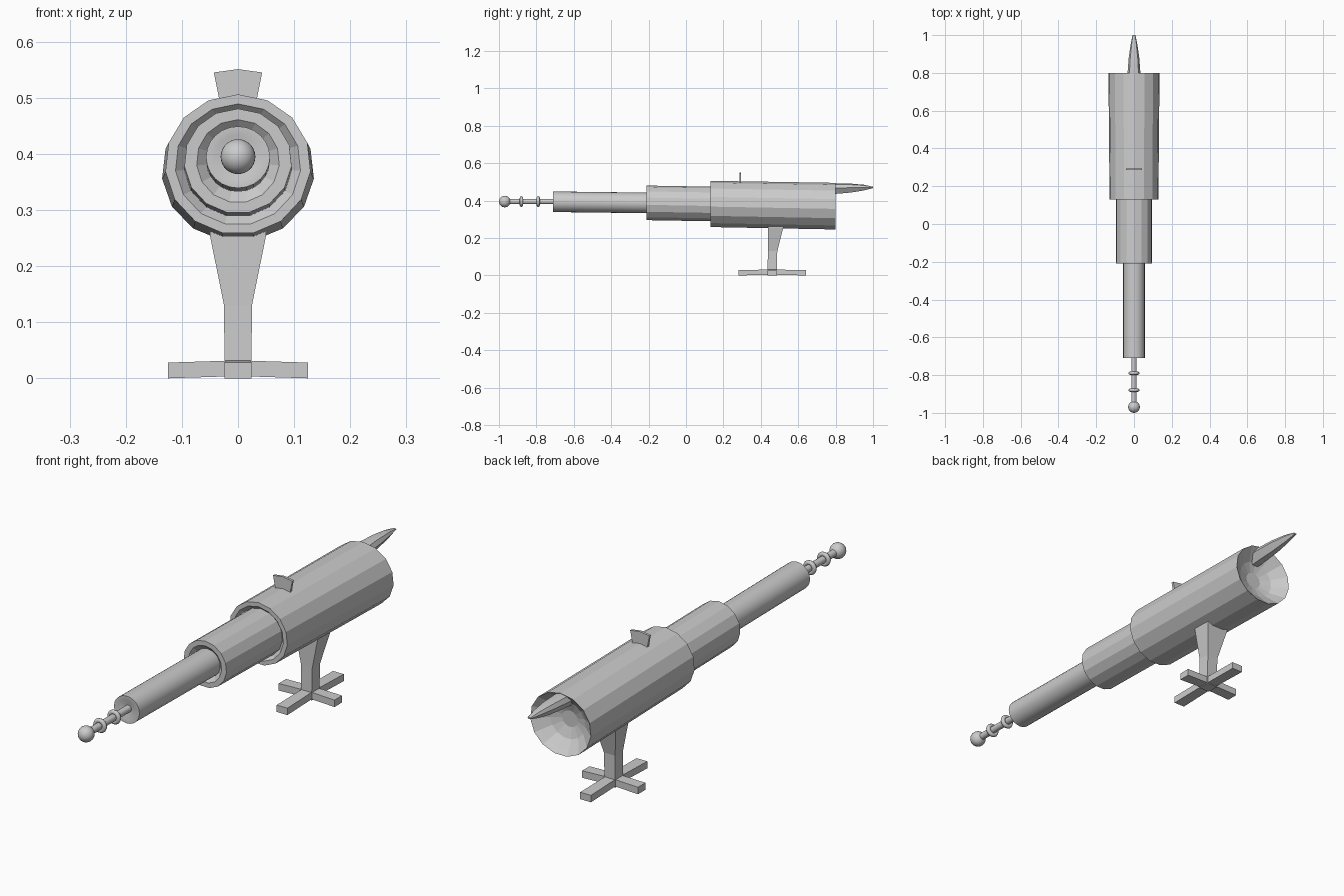
import bpy, math

if "Cube" in bpy.data.objects:
    bpy.data.objects.remove(bpy.data.objects["Cube"])

def loft(name, rings, smooth=None):
    """Skin a list of equal-length closed rings and cap both ends."""
    n = len(rings[0])
    verts = [p for ring in rings for p in ring]
    faces = [(k*n + i, k*n + (i+1) % n, (k+1)*n + (i+1) % n, (k+1)*n + i)
             for k in range(len(rings) - 1) for i in range(n)]
    faces += [tuple(reversed(range(n))), tuple(range(len(verts) - n, len(verts)))]
    me = bpy.data.meshes.new(name)
    me.from_pydata(verts, [], faces)
    ob = bpy.data.objects.new(name, me)
    bpy.context.collection.objects.link(ob)
    bpy.context.view_layer.objects.active = ob
    ob.select_set(True)
    bpy.ops.object.mode_set(mode='EDIT')
    bpy.ops.mesh.select_all(action='SELECT')
    bpy.ops.mesh.normals_make_consistent(inside=False)
    bpy.ops.object.mode_set(mode='OBJECT')
    if smooth:
        bpy.ops.object.shade_smooth_by_angle(angle=math.radians(smooth))
    ob.select_set(False)
    return ob

def ring(y, cz, rx, rz=None, n=15):
    """Elliptical ring around the barrel axis, one corner pointing up."""
    rz = rz or rx
    a = [2 * math.pi * i / n for i in range(n)]
    return [(rx * math.sin(t), y, cz + rz * math.cos(t)) for t in a]

# rear barrel: shallow recess in front, concave bowl behind
loft("rear_barrel", [
    ring(0.155, 0.381, 0.088, 0.086), ring(0.13, 0.381, 0.112, 0.108),
    ring(0.13, 0.381, 0.130, 0.125), ring(0.80, 0.369, 0.136, 0.126),
    ring(0.785, 0.369, 0.118, 0.110), ring(0.755, 0.369, 0.080, 0.075),
    ring(0.74, 0.369, 0.035, 0.033)])

# middle barrel
loft("middle_barrel", [
    ring(-0.19, 0.387, 0.052), ring(-0.21, 0.387, 0.074),
    ring(-0.21, 0.387, 0.096, 0.0935), ring(0.20, 0.380, 0.097, 0.0935)])

# front barrel
loft("front_barrel", [
    ring(-0.70, 0.394, 0.014, n=24), ring(-0.71, 0.394, 0.040, n=24),
    ring(-0.71, 0.394, 0.057, 0.055, 24), ring(-0.15, 0.387, 0.057, 0.055, 24)], 35)

# antenna rod, collars and ball
loft("antenna_rod", [ring(-0.95, 0.395, 0.014, n=16), ring(-0.68, 0.395, 0.014, n=16)], 35)
for i, y in enumerate((-0.88, -0.79)):
    bpy.ops.mesh.primitive_torus_add(major_segments=20, minor_segments=8, major_radius=0.020,
        minor_radius=0.009, location=(0, y, 0.395), rotation=(math.pi / 2, 0, 0))
    bpy.context.object.name = f"antenna_collar_{i + 1}"
    bpy.ops.object.shade_smooth()
    bpy.context.object.select_set(False)
bpy.ops.mesh.primitive_uv_sphere_add(segments=24, ring_count=14, radius=0.031,
                                     location=(0, -0.969, 0.395))
bpy.context.object.name = "antenna_ball"
bpy.ops.object.shade_smooth()
bpy.context.object.select_set(False)

# pointed spur at the upper rear
spur = [(0.75, 0.034, 0.490, 0.432), (0.80, 0.034, 0.492, 0.436), (0.88, 0.028, 0.491, 0.443),
        (0.95, 0.018, 0.485, 0.454), (1.00, 0.008, 0.474, 0.467)]
loft("rear_spur", [[(0, y, t), (w * 0.7, y, t - (t - b) * 0.12), (w, y, t - (t - b) * 0.45),
                    (w * 0.4, y, b), (-w * 0.4, y, b), (-w, y, t - (t - b) * 0.45),
                    (-w * 0.7, y, t - (t - b) * 0.12)] for y, w, t, b in spur], 35)

# flared sight plate
loft("sight_plate", [[(-0.032, y, 0.49), (0.032, y, 0.49), (0.043, y, 0.545),
                      (0, y, 0.551), (-0.043, y, 0.545)] for y in (0.285, 0.295)])

# leg column, widening toward the barrel
leg = [(0.0, 0.024, 0.436, 0.486), (0.03, 0.024, 0.436, 0.486), (0.13, 0.025, 0.438, 0.488),
       (0.255, 0.050, 0.438, 0.520), (0.28, 0.050, 0.438, 0.522)]
loft("leg_column", [[(-w, y0, z), (w, y0, z), (w, y1, z), (-w, y1, z)]
                    for z, w, y0, y1 in leg])

# four foot arms, slightly lower at the tips
for name, dx, dy, length in (("right", 1, 0, 0.125), ("left", -1, 0, 0.125),
                             ("rear", 0, 1, 0.18), ("front", 0, -1, 0.18)):
    loft("foot_arm_" + name, [
        [(dx * d - dy * s, 0.461 + dy * d + dx * s, z)
         for s, z in ((-w, lo), (w, lo), (w, hi), (-w, hi))]
        for d, w, lo, hi in ((0, 0.022, 0.004, 0.032), (length, 0.024, 0, 0.028))])
